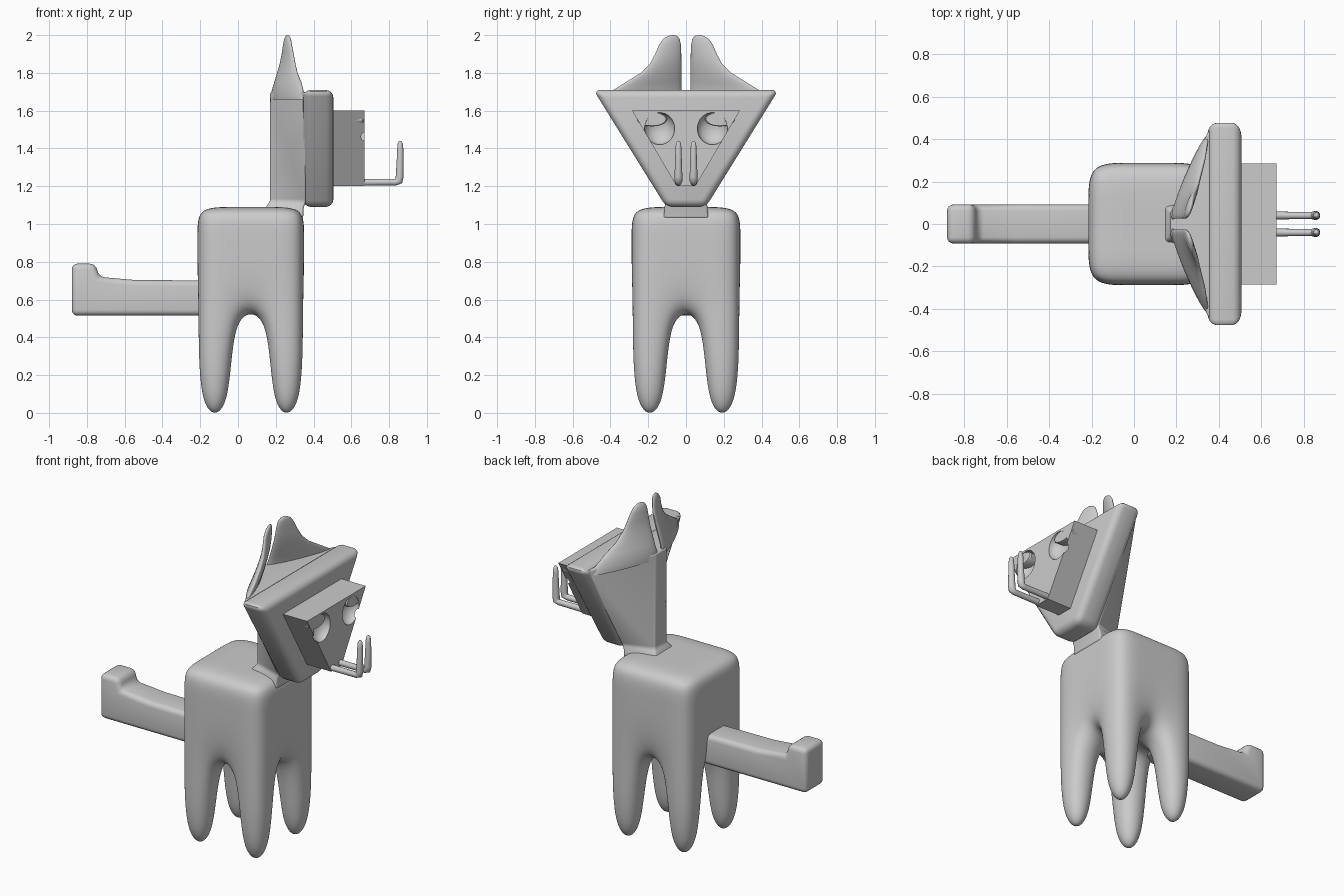
import bpy, bmesh, math
from mathutils import Vector

if "Cube" in bpy.data.objects:
    bpy.data.objects.remove(bpy.data.objects["Cube"])


def finish(name, bm, mods=(), angle=35):
    """Make an object, apply its modifiers and shade it smooth by angle."""
    bmesh.ops.recalc_face_normals(bm, faces=bm.faces)
    me = bpy.data.meshes.new(name)
    bm.to_mesh(me)
    bm.free()
    ob = bpy.data.objects.new(name, me)
    bpy.context.collection.objects.link(ob)
    bpy.ops.object.select_all(action='DESELECT')
    ob.select_set(True)
    bpy.context.view_layer.objects.active = ob
    for kind, props in mods:
        m = ob.modifiers.new(kind.title(), kind)
        for key, value in props.items():
            setattr(m, key, value)
        bpy.ops.object.modifier_apply(modifier=m.name)
    bpy.ops.object.shade_smooth_by_angle(angle=math.radians(angle))
    return ob


def loft(rings):
    """Skin a list of equally long point rings and cap both ends."""
    bm = bmesh.new()
    rows = [[bm.verts.new(p) for p in ring] for ring in rings]
    n = len(rows[0])
    for a, b in zip(rows, rows[1:]):
        for i in range(n):
            bm.faces.new((a[i], a[(i + 1) % n], b[(i + 1) % n], b[i]))
    bm.faces.new(rows[0])
    bm.faces.new(rows[-1])
    return bm


def bevel(width):
    return ('BEVEL', dict(width=width, segments=4, limit_method='ANGLE',
                          angle_limit=math.radians(30)))


def trapezoid(x, top_y, top_z, low_y, low_z):
    return [(x, -top_y, top_z), (x, top_y, top_z), (x, low_y, low_z), (x, -low_y, low_z)]


# Body with four legs: a block cage, smoothed by subdivision
xs = [-0.215, -0.03, 0.165, 0.35]
ys = [-0.288, -0.095, 0.095, 0.288]
zs = [-0.046, 0.54, 0.95, 1.09]
cells = {(i, j, k) for i in range(3) for j in range(3) for k in range(3)
         if k > 0 or (i != 1 and j != 1)}
bm = bmesh.new()
cage = {}


def corner(i, j, k):
    if (i, j, k) not in cage:
        cage[i, j, k] = bm.verts.new((xs[i], ys[j], zs[k]))
    return cage[i, j, k]


for cell in sorted(cells):
    for axis in range(3):
        for side in (0, 1):
            near = list(cell)
            near[axis] += 2 * side - 1
            if tuple(near) in cells:
                continue
            u, v = [a for a in range(3) if a != axis]
            face = []
            for du, dv in ((0, 0), (1, 0), (1, 1), (0, 1)):
                c = list(cell)
                c[axis] += side
                c[u] += du
                c[v] += dv
                face.append(corner(*c))
            bm.faces.new(face)
finish("body_and_legs", bm, [('SUBSURF', dict(levels=4))], 80)

# Tail with an upturned tip
profile = [(-0.1, 0.515), (-0.88, 0.515), (-0.88, 0.79), (-0.755, 0.79),
           (-0.735, 0.72), (-0.55, 0.704), (-0.1, 0.70)]
finish("tail", loft([[(x, y, z) for x, z in profile] for y in (-0.092, 0.092)]),
       [bevel(0.03)])

# Neck and wedge-shaped back of the head
sections = [(1.03, 0.13, 0.10, 0.345, 0.12), (1.085, 0.145, 0.085, 0.347, 0.115),
            (1.12, 0.17, 0.06, 0.36, 0.115), (1.70, 0.17, 0.05, 0.36, 0.465)]
finish("head_back", loft([[(xb, -yb, z), (xb, yb, z), (xf, yf, z), (xf, -yf, z)]
                          for z, xb, yb, xf, yf in sections]), [bevel(0.012)])

# Triangular head frame
finish("head_frame", loft([trapezoid(x, 0.49, 1.71, 0.105, 1.09) for x in (0.345, 0.505)]),
       [bevel(0.04)])

# Ears: blades along the slanted head edge (z, inner x, inner y, outer x, outer y, half thickness)
blades = [(1.66, 0.18, 0.02, 0.35, 0.42, 0.026), (1.70, 0.18, 0.022, 0.345, 0.40, 0.026),
          (1.75, 0.195, 0.025, 0.333, 0.32, 0.024), (1.80, 0.21, 0.025, 0.312, 0.24, 0.022),
          (1.85, 0.225, 0.025, 0.30, 0.19, 0.02), (1.90, 0.236, 0.025, 0.29, 0.163, 0.018),
          (1.95, 0.244, 0.027, 0.28, 0.142, 0.016), (1.98, 0.25, 0.034, 0.275, 0.12, 0.013),
          (1.995, 0.255, 0.046, 0.27, 0.096, 0.008), (2.0, 0.26, 0.062, 0.265, 0.08, 0.003)]
for side, label in ((-1, "right"), (1, "left")):
    rings = []
    for z, xi, yi, xo, yo, half in blades:
        a, b = Vector((xi, side * yi, z)), Vector((xo, side * yo, z))
        mid, along = (a + b) / 2, (b - a) / 2
        across = Vector((-along.y, along.x, 0)).normalized() * half
        rings.append([mid + along * math.cos(t * math.pi / 12) + across * math.sin(t * math.pi / 12)
                      for t in range(24)])
    finish(label + "_ear", loft(rings), angle=60)

# Eye socket cutters
cutters = []
for side in (-1, 1):
    bm = bmesh.new()
    bmesh.ops.create_uvsphere(bm, u_segments=32, v_segments=16, radius=1)
    for v in bm.verts:
        v.co = (0.67 + 0.06 * v.co.x, side * 0.14 + 0.08 * v.co.y, 1.505 + 0.085 * v.co.z)
    ob = finish("socket_cutter", bm)
    ob.hide_render = True
    cutters.append(ob)

# Muzzle prism with the two sockets cut out
finish("muzzle", loft([trapezoid(x, 0.285, 1.60, 0.05, 1.20) for x in (0.40, 0.67)]),
       [('BOOLEAN', dict(object=c, operation='DIFFERENCE', solver='EXACT')) for c in cutters])
for c in cutters:
    bpy.data.objects.remove(c)

for side, label in ((-1, "right"), (1, "left")):
    # Eye: flat oval plug in the top of the socket
    oval = [(math.cos(t * math.pi / 16), math.sin(t * math.pi / 16)) for t in range(32)]
    finish(label + "_eye", loft([[(x, side * 0.18 + 0.08 * s * c, 1.555 + 0.038 * s * d)
                                  for c, d in oval]
                                 for x, s in ((0.58, 0.9), (0.66, 1), (0.668, 0.92))]))

    # Tusk: bar running forward, then turning up and tapering
    path = [(0.60, 1.221, 0.018), (0.67, 1.221, 0.018), (0.835, 1.221, 0.017),
            (0.852, 1.228, 0.021), (0.856, 1.25, 0.021), (0.858, 1.33, 0.018),
            (0.859, 1.40, 0.016), (0.859, 1.428, 0.013), (0.859, 1.44, 0.005)]
    rings = []
    for i, (x, z, r) in enumerate(path):
        p, q = path[max(i - 1, 0)], path[min(i + 1, len(path) - 1)]
        d = Vector((q[0] - p[0], 0, q[1] - p[1])).normalized()
        up = Vector((-d.z, 0, d.x))
        rings.append([Vector((x, side * 0.04, z)) + r * (up * math.cos(t * math.pi / 8)
                      + Vector((0, math.sin(t * math.pi / 8), 0))) for t in range(16)])
    finish(label + "_tusk", loft(rings), angle=60)
